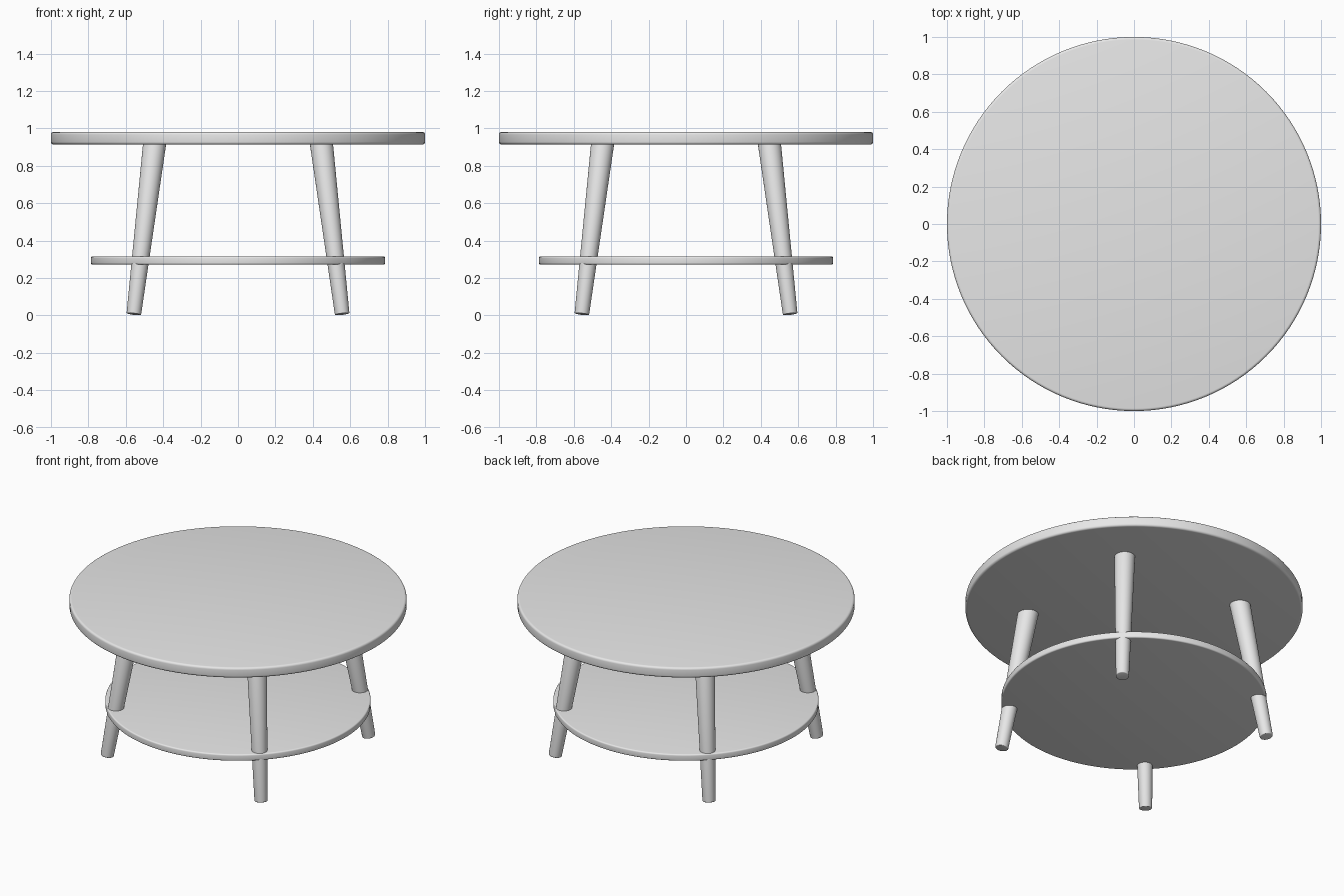
import bpy
from mathutils import Vector

if "Cube" in bpy.data.objects:
    bpy.data.objects.remove(bpy.data.objects["Cube"])

mat = bpy.data.materials.new("light grey")
mat.diffuse_color = (0.8, 0.8, 0.8, 1)
mat.use_nodes = True
mat.node_tree.nodes["Principled BSDF"].inputs["Base Color"].default_value = mat.diffuse_color


def finish(obj, name, bevel):
    """Name, colour, round the rims and smooth a part."""
    obj.name = name
    obj.data.materials.append(mat)
    mod = obj.modifiers.new("rounded rim", 'BEVEL')
    mod.width = bevel
    mod.segments = 4
    mod.limit_method = 'ANGLE'
    mod.angle_limit = 1.0
    bpy.ops.object.modifier_apply(modifier=mod.name)
    bpy.ops.object.shade_smooth_by_angle(angle=0.6)


def disc(name, radius, z0, z1, bevel):
    bpy.ops.mesh.primitive_cylinder_add(vertices=128, radius=radius, depth=z1 - z0,
                                        location=(0, 0, (z0 + z1) / 2))
    finish(bpy.context.object, name, bevel)


def leg(name, foot, head, r_foot, r_head):
    axis = head - foot
    bpy.ops.mesh.primitive_cone_add(vertices=48, radius1=r_foot, radius2=r_head,
                                    depth=axis.length, location=(foot + head) / 2,
                                    rotation=axis.to_track_quat('Z', 'Y').to_euler())
    finish(bpy.context.object, name, 0.005)


# Round top and lower shelf
disc("table_top", 1.0, 0.914, 0.981, 0.014)
disc("shelf", 0.787, 0.272, 0.315, 0.009)

# Four splayed, tapered legs whose heads sit inside the top
for side, sx in (("left", -1), ("right", 1)):
    for end, sy in (("front", -1), ("back", 1)):
        leg(f"{end}_{side}_leg",
            Vector((sx * 0.557, sy * 0.557, 0.007)),
            Vector((sx * 0.444, sy * 0.444, 0.935)),
            0.039, 0.062)
